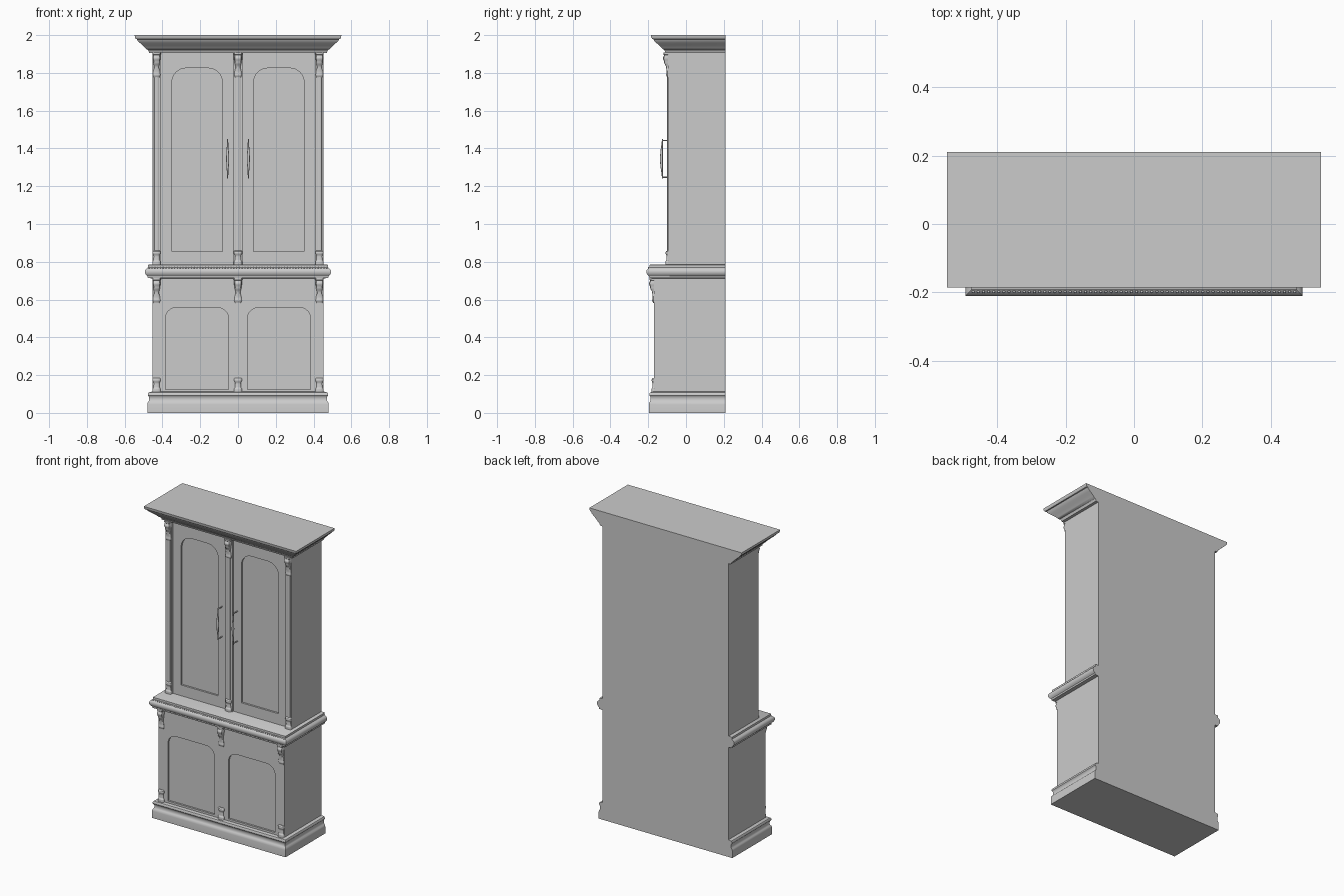
import bpy, bmesh, math

if "Cube" in bpy.data.objects:
    bpy.data.objects.remove(bpy.data.objects["Cube"])

BACK = 0.21
HALF = 0.453          # half width of both carcasses
LOW_Y, UP_Y = -0.17, -0.085


def finish(bm, name, smooth=None):
    bmesh.ops.recalc_face_normals(bm, faces=bm.faces)
    me = bpy.data.meshes.new(name)
    bm.to_mesh(me)
    bm.free()
    ob = bpy.data.objects.new(name, me)
    bpy.context.collection.objects.link(ob)
    if smooth:
        bpy.ops.object.select_all(action='DESELECT')
        ob.select_set(True)
        bpy.context.view_layer.objects.active = ob
        bpy.ops.object.shade_smooth_by_angle(angle=math.radians(smooth))
    return ob


def loft(rings, name, smooth=None):
    """Skin a list of equal-length closed rings and cap both ends."""
    bm = bmesh.new()
    vs = [[bm.verts.new(p) for p in r] for r in rings]
    n = len(vs[0])
    for a, b in zip(vs, vs[1:]):
        for i in range(n):
            j = (i + 1) % n
            bm.faces.new((a[i], a[j], b[j], b[i]))
    bm.faces.new(vs[0])
    bm.faces.new(vs[-1])
    return finish(bm, name, smooth)


def moulding(name, front, profile, smooth=None):
    """Mitred moulding on front and sides, flush at the back; profile = (offset, z)."""
    return loft([[(-HALF - o, BACK, z), (-HALF - o, front - o, z),
                  (HALF + o, front - o, z), (HALF + o, BACK, z)] for o, z in profile],
                name, smooth)


def arc(c, r, a0, a1, n=8):
    return [(c[0] + r * math.cos(math.radians(a0 + (a1 - a0) * i / n)),
             c[1] + r * math.sin(math.radians(a0 + (a1 - a0) * i / n))) for i in range(n + 1)]


def recess_panel(body, x0, x1, z0, z1, r, y, depth):
    """Cut a round-shouldered recessed panel into the front of a body."""
    pts = [(x0, z0), (x1, z0)] + arc((x1 - r, z1 - r), r, 0, 90) + arc((x0 + r, z1 - r), r, 90, 180)
    cut = loft([[(x, yy, z) for x, z in pts] for yy in (y - 0.05, y + depth)], "panel_cutter")
    cut.hide_render = True
    m = body.modifiers.new("panel", 'BOOLEAN')
    m.operation, m.solver, m.object = 'DIFFERENCE', 'EXACT', cut
    bpy.context.view_layer.objects.active = body
    bpy.ops.object.modifier_apply(modifier=m.name)
    bpy.data.objects.remove(cut)


def carved(name, x, y, z0, h, w, sections):
    """Carved block: sections = (t height, width factor, depth), rounded front."""
    rings = []
    steps = 5
    fine = []
    for a, b in zip(sections, sections[1:]):
        for k in range(steps):
            t = k / steps
            s = t * t * (3 - 2 * t)
            fine.append((a[0] + (b[0] - a[0]) * t, a[1] + (b[1] - a[1]) * s, a[2] + (b[2] - a[2]) * s))
    fine.append(sections[-1])
    for t, f, d in fine:
        ww = w * f
        rings.append([(x + ww * u, y + 0.006 - (d + 0.006) * v, z0 + h * t) for u, v in
                      ((-1, 0), (-1, .6), (-.8, .88), (-.35, 1), (.35, 1), (.8, .88), (1, .6), (1, 0))])
    return loft(rings, name, 40)


# carcasses with recessed door panels
lower = moulding("lower_body", LOW_Y, [(0, 0.10), (0, 0.73)])
upper = moulding("upper_body", UP_Y, [(0, 0.77), (0, 1.93)])
for s in (-1, 1):
    a, b = sorted((s * 0.05, s * 0.385))
    recess_panel(lower, a, b, 0.125, 0.558, 0.06, LOW_Y, 0.012)
    a, b = sorted((s * 0.083, s * 0.35))
    recess_panel(upper, a, b, 0.855, 1.825, 0.075, UP_Y, 0.012)

# base, waist and crown mouldings
moulding("base_plinth", LOW_Y, [
    (0.027, 0), (0.027, 0.045), (0.025, 0.055), (0.02, 0.06), (0.017, 0.07), (0.017, 0.08),
    (0.02, 0.088), (0.024, 0.093), (0.024, 0.102), (0.02, 0.108), (0.004, 0.112)], 35)
moulding("waist_moulding", LOW_Y, [
    (0.003, 0.712), (0.024, 0.714), (0.026, 0.724), (0.033, 0.73), (0.038, 0.738), (0.04, 0.748),
    (0.038, 0.756), (0.034, 0.762), (0.028, 0.766), (0.023, 0.77), (0.023, 0.783), (0.02, 0.785)], 35)
moulding("crown_cornice", UP_Y - 0.006, [
    (0.005, 1.905), (0.018, 1.906), (0.02, 1.914), (0.025, 1.922), (0.03, 1.924), (0.038, 1.933),
    (0.051, 1.946), (0.067, 1.959), (0.078, 1.97), (0.082, 1.978), (0.088, 1.98), (0.093, 1.988),
    (0.094, 2.0)], 35)

# row of beads along the front of the waist
bm = bmesh.new()
count = 64
for i in range(count):
    res = bmesh.ops.create_icosphere(bm, subdivisions=1, radius=0.0045)
    bmesh.ops.translate(bm, verts=res['verts'],
                        vec=(-0.47 + 0.94 * i / (count - 1), LOW_Y - 0.028, 0.768))
finish(bm, "waist_beads", 60)

# pilasters and carved ornaments on three lines
CORBEL = [(0, 0.75, 0.004), (0.1, 0.95, 0.009), (0.22, 0.85, 0.007), (0.42, 0.62, 0.009),
          (0.62, 0.85, 0.02), (0.78, 1.0, 0.026), (0.9, 0.95, 0.02), (0.93, 1.08, 0.024), (1, 1.08, 0.024)]
FOOT = [(0, 1.05, 0.013), (0.2, 1.0, 0.013), (0.35, 0.75, 0.008), (0.6, 0.7, 0.007),
        (0.82, 1.0, 0.012), (0.92, 1.0, 0.011), (1, 0.8, 0.004)]
PY = -0.096
for label, x in (("left", -0.431), ("centre", 0), ("right", 0.431)):
    w = 0.022 if x else 0.026
    bead = [(x + dx, -dy) for dx, dy in arc((0, 0), 0.013, 180, 0, 10)]
    section = ([(x - w, UP_Y + 0.02), (x - w, PY), (x - 0.013, PY)]
               + [(px, PY + 0.35 * py) for px, py in bead[1:-1]]
               + [(x + 0.013, PY), (x + w, PY), (x + w, UP_Y + 0.02)])
    loft([[(px, py, z) for px, py in section] for z in (0.78, 1.91)], label + "_pilaster", 30)
    carved(label + "_upper_corbel", x, PY, 1.775, 0.132, 0.021, CORBEL)
    carved(label + "_upper_foot", x, PY, 0.784, 0.076, 0.021, FOOT)
    carved(label + "_lower_corbel", x, LOW_Y, 0.582, 0.132, 0.021, CORBEL)
    carved(label + "_lower_foot", x, LOW_Y, 0.11, 0.076, 0.021, FOOT)

# door handles: swelling grip on two posts
for label, x in (("left", -0.055), ("right", 0.055)):
    rings = []
    for i in range(17):
        t = i / 16
        r = 0.003 + 0.0045 * math.sin(math.pi * t) ** 2
        y = -0.124 - 0.006 * math.sin(math.pi * t)
        rings.append([(px, py, 1.24 + 0.21 * t) for px, py in arc((x, y), r, 0, 330, 11)])
    loft(rings, label + "_handle_grip", 40)
    for end, z in (("bottom", 1.248), ("top", 1.442)):
        loft([[(px, y, pz) for px, pz in arc((x, z), 0.0035, 0, 330, 11)]
              for y in (UP_Y + 0.005, -0.125)], f"{label}_handle_{end}_post", 40)
